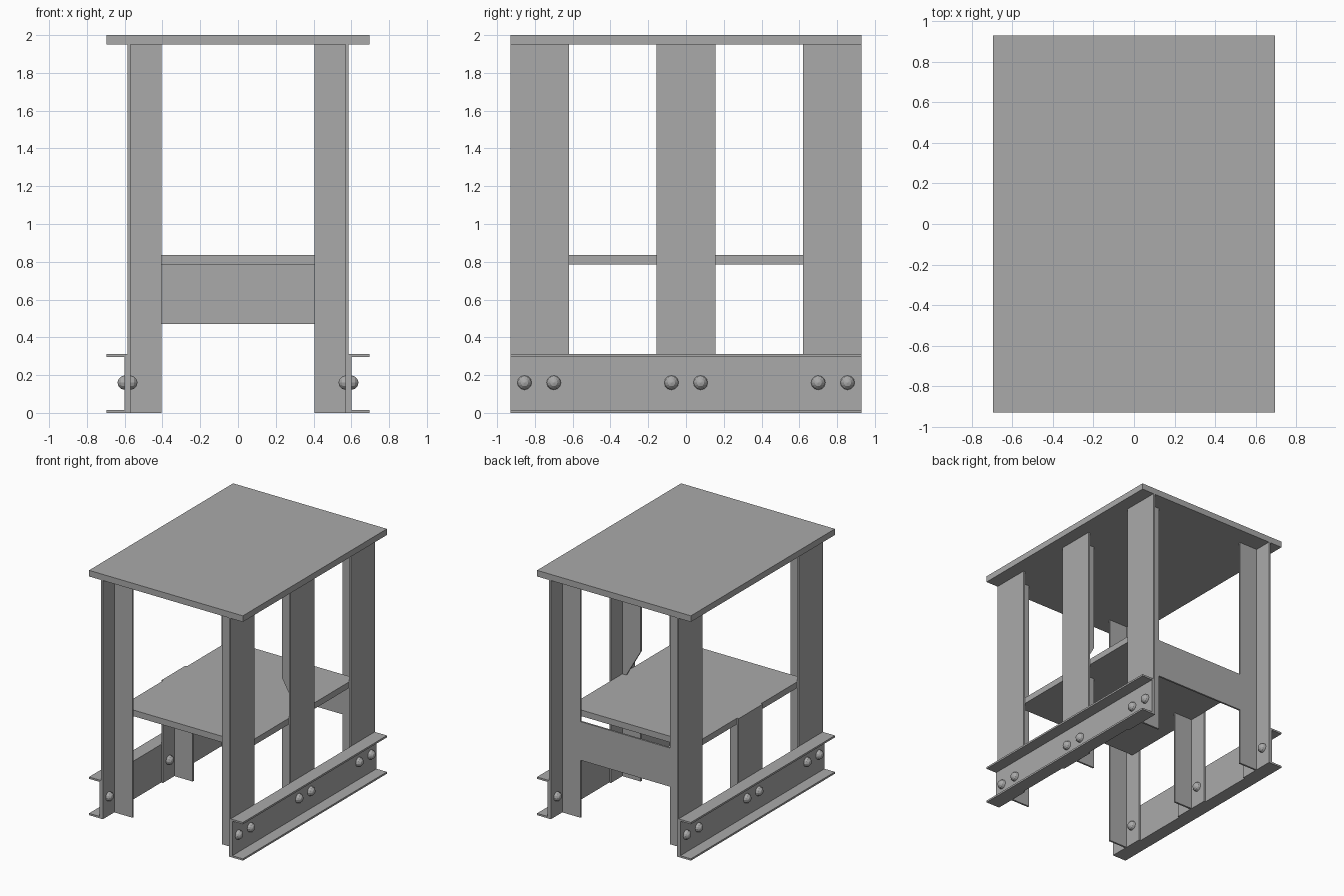
import bpy, bmesh, math
from mathutils import Matrix

cube = bpy.data.objects.get("Cube")
if cube:
    bpy.data.objects.remove(cube, do_unlink=True)

steel = bpy.data.materials.new("grey steel")
steel.use_nodes = True
COLOUR = (0.4, 0.4, 0.4, 1)
steel.diffuse_color = COLOUR
steel.node_tree.nodes["Principled BSDF"].inputs["Base Color"].default_value = COLOUR

T = 0.015            # plate thickness
FLANGE_X = 0.585     # outer face of the leg flanges
WEB_X = 0.405        # inner edge of the leg webs
LEG_Y = 0.775        # centre of the end legs
TOP_Z, SHELF_Z, SHELF_T = 1.95, 0.785, 0.05


def finish(name, bm):
    bmesh.ops.recalc_face_normals(bm, faces=bm.faces)
    mesh = bpy.data.meshes.new(name)
    bm.to_mesh(mesh)
    bm.free()
    mesh.materials.append(steel)
    obj = bpy.data.objects.new(name, mesh)
    bpy.context.collection.objects.link(obj)
    return obj


def add_box(bm, x, y, z):
    """Box from (min, max) ranges."""
    mid = [(a + b) / 2 for a, b in (x, y, z)]
    size = [abs(b - a) for a, b in (x, y, z)]
    bmesh.ops.create_cube(bm, size=1, matrix=Matrix.Translation(mid) @ Matrix.Diagonal((*size, 1)))


def add_prism(bm, points, axis, start, end):
    """Extrude a flat profile along x, y; points are the other two coordinates."""
    def place(p, d):
        return (p[0], d, p[1]) if axis == "y" else (d, p[0], p[1])
    face = bm.faces.new([bm.verts.new(place(p, start)) for p in points])
    out = bmesh.ops.extrude_face_region(bm, geom=[face])
    for v in out["geom"]:
        if isinstance(v, bmesh.types.BMVert):
            v.co["xy".index(axis)] = end


def box(name, x, y, z):
    bm = bmesh.new()
    add_box(bm, x, y, z)
    return finish(name, bm)


def tee_leg(name, side, y, flange_top, web):
    """T-section post: flange facing outward, web pointing to the middle."""
    bm = bmesh.new()
    add_box(bm, (side * FLANGE_X, side * (FLANGE_X - T)), (y - 0.155, y + 0.155), (0, flange_top))
    add_prism(bm, [(side * px, pz) for px, pz in web], "y", y - T / 2, y + T / 2)
    return finish(name, bm)


def web_profile(top):
    inner = FLANGE_X - T
    return [(inner, 0), (WEB_X, 0), (WEB_X, top), (inner, top)]


# Top and shelf plates
box("top_plate", (-0.695, 0.695), (-0.93, 0.93), (TOP_Z, 2.0))
box("shelf", (-0.57, 0.57), (-0.70, 0.70), (SHELF_Z, SHELF_Z + SHELF_T))

# Back tie plate between the webs of the rear legs
box("back_tie_plate", (-WEB_X, WEB_X), (LEG_Y - T / 2, LEG_Y + T / 2), (0.47, SHELF_Z))

# Corner legs
for side, side_name in ((1, "left"), (-1, "right")):
    for y, end in ((-LEG_Y, "front"), (LEG_Y, "back")):
        tee_leg(f"{end}_{side_name}_leg", side, y, TOP_Z, web_profile(TOP_Z))

# Middle legs: full height with a web notched above the shelf, and a short one
notched = [(0.57, 0), (WEB_X, 0), (WEB_X, SHELF_Z), (0.535, SHELF_Z),
           (0.535, SHELF_Z + SHELF_T), (WEB_X, 1.06), (WEB_X, TOP_Z), (0.57, TOP_Z)]
tee_leg("middle_left_leg", 1, 0, TOP_Z, notched)
tee_leg("middle_right_leg", -1, 0, SHELF_Z + SHELF_T, web_profile(SHELF_Z))

# Bottom channels, open to the outside
H = 0.312
for side, side_name in ((1, "left"), (-1, "right")):
    a, b, c = FLANGE_X, FLANGE_X + T, 0.695
    profile = [(a, 0), (c, 0), (c, T), (b, T), (b, H - T), (c, H - T), (c, H), (a, H)]
    bm = bmesh.new()
    add_prism(bm, [(side * px, pz) for px, pz in profile], "y", -0.93, 0.93)
    finish(f"{side_name}_channel", bm)

    # Round bolt heads on both faces of the joint
    bm = bmesh.new()
    for y in (-0.855, -0.70, -0.077, 0.077, 0.70, 0.855):
        for x in (FLANGE_X - T, FLANGE_X + T):
            bmesh.ops.create_uvsphere(
                bm, u_segments=12, v_segments=6, radius=0.038,
                matrix=Matrix.Translation((side * x, y, 0.16)) @ Matrix.Rotation(math.pi / 2, 4, "Y"))
    finish(f"{side_name}_bolts", bm)
